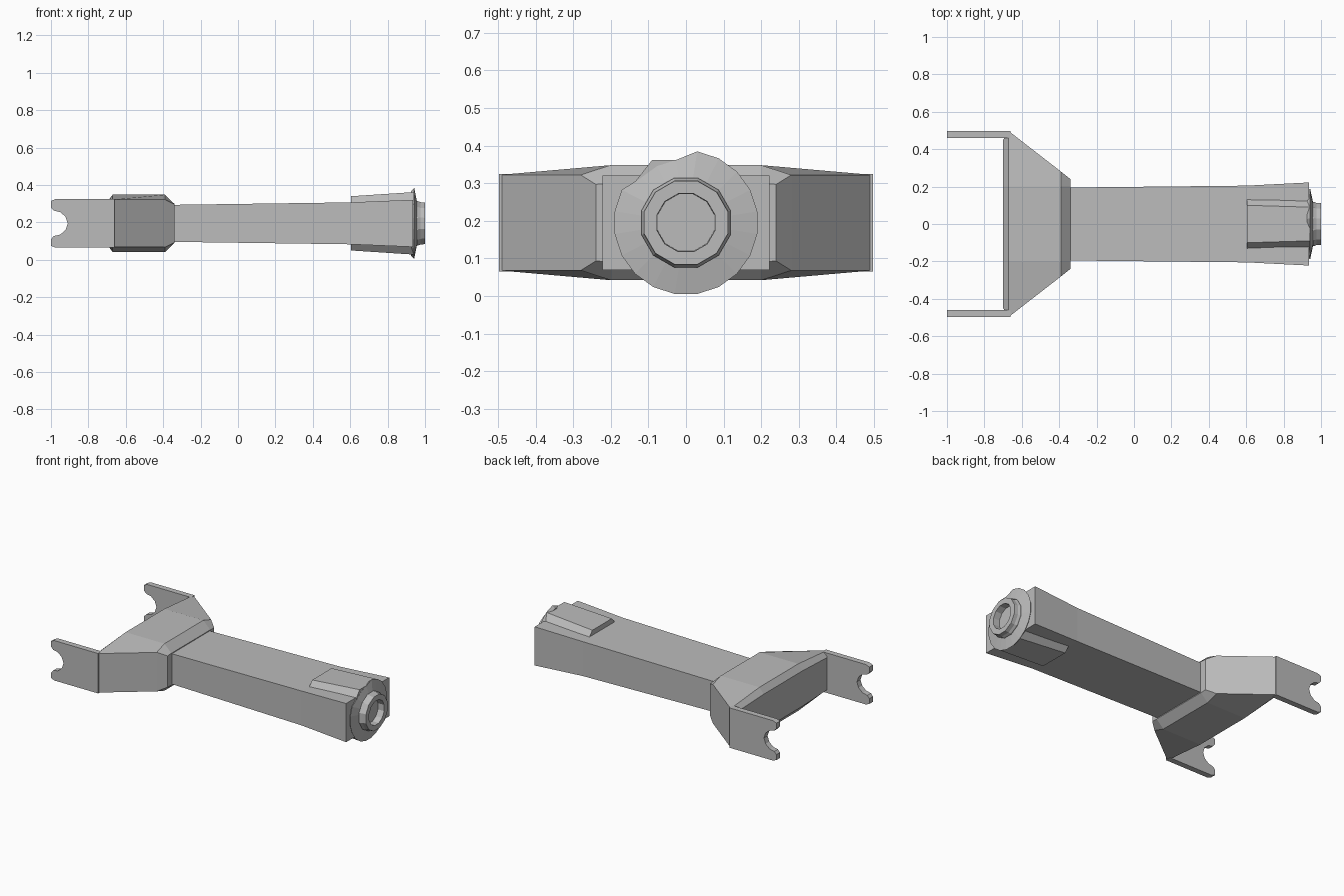
import bpy, bmesh, math

cube = bpy.data.objects.get("Cube")
if cube:
    bpy.data.objects.remove(cube, do_unlink=True)

MID = 0.195  # height of the long axis

metal = bpy.data.materials.new("plain_grey")
metal.use_nodes = True
GREY = (0.5, 0.5, 0.5, 1)
metal.diffuse_color = GREY
metal.node_tree.nodes["Principled BSDF"].inputs["Base Color"].default_value = GREY


def finish(name, bm):
    bmesh.ops.recalc_face_normals(bm, faces=bm.faces)
    mesh = bpy.data.meshes.new(name)
    bm.to_mesh(mesh)
    bm.free()
    mesh.materials.append(metal)
    obj = bpy.data.objects.new(name, mesh)
    bpy.context.collection.objects.link(obj)
    return obj


def loft(name, sections):
    """Skin matching rings of (x, y, z) points and cap both ends."""
    bm = bmesh.new()
    rings = [[bm.verts.new(p) for p in ring] for ring in sections]
    n = len(rings[0])
    for a, b in zip(rings, rings[1:]):
        for i in range(n):
            j = (i + 1) % n
            bm.faces.new((a[i], a[j], b[j], b[i]))
    bm.faces.new(rings[0])
    bm.faces.new(rings[-1])
    return finish(name, bm)


def rect(x, w, h):
    return [(x, sy * w, MID + sz * h) for sy, sz in ((1, 1), (-1, 1), (-1, -1), (1, -1))]


def octagon(x, top_w, top_h, side_w, side_h):
    """Eight-point ring: flat top of half-width top_w, upright sides at side_w."""
    quarter = [(side_w, side_h), (top_w, top_h)]
    half = quarter + [(-y, z) for y, z in reversed(quarter)]
    pts = half + [(-y, -z) for y, z in half]
    return [(x, y, MID + z) for y, z in pts]


def circle(x, r, n=16, radius=lambda a: 1.0):
    angles = [2 * math.pi * (i + 0.5) / n for i in range(n)]
    return [(x, r * radius(a) * math.cos(a), MID + r * radius(a) * math.sin(a)) for a in angles]


# Long beam, flaring slightly toward the nozzle
loft("beam", [rect(-0.40, 0.193, 0.098), rect(-0.34, 0.195, 0.099),
              rect(0.60, 0.205, 0.112), rect(0.935, 0.222, 0.126)])

# Flared yoke body with bevelled front and rear edges
loft("yoke_body", [octagon(-0.34, 0.20, 0.104, 0.24, 0.102),
                   octagon(-0.39, 0.20, 0.153, 0.28, 0.127),
                   octagon(-0.67, 0.20, 0.153, 0.497, 0.127),
                   octagon(-0.70, 0.20, 0.115, 0.45, 0.105)])

# Two forked arms with an open notch at the tip
lower = [(-0.66, 0.13), (-0.975, 0.13), (-1.0, 0.12), (-1.0, 0.085),
         (-0.985, 0.068), (-0.95, 0.06), (-0.922, 0.035), (-0.91, 0)]
fork = [(x, -z) for x, z in lower] + [(x, z) for x, z in reversed(lower[:-1])]
for name, side in (("left_arm", 1), ("right_arm", -1)):
    loft(name, [[(x, side * y, MID + z) for x, z in fork] for y in (0.46, 0.497)])

# Raised housing that breaks through the top and bottom of the beam
loft("nozzle_housing", [octagon(0.605, 0.10, 0.145, 0.15, 0.09),
                        octagon(0.94, 0.09, 0.167, 0.15, 0.09)])

# Flange against the beam end, with one clipped sector
def clipped(a):
    return 0.88 if 1.7 < a < 2.4 else 1.0

loft("flange", [circle(0.925, 0.175, 20, clipped), circle(0.942, 0.192, 20, clipped),
                circle(0.956, 0.122, 20)])

# Hollow nozzle: chamfered nut, straight rim and a bore closing to a point
loft("nozzle", [circle(0.93, 0.122, 12), circle(0.962, 0.123, 12), circle(0.975, 0.117, 12),
                circle(1.0, 0.115, 12), circle(1.0, 0.08, 12), circle(0.945, 0.078, 12),
                circle(0.925, 0.002, 12)])
